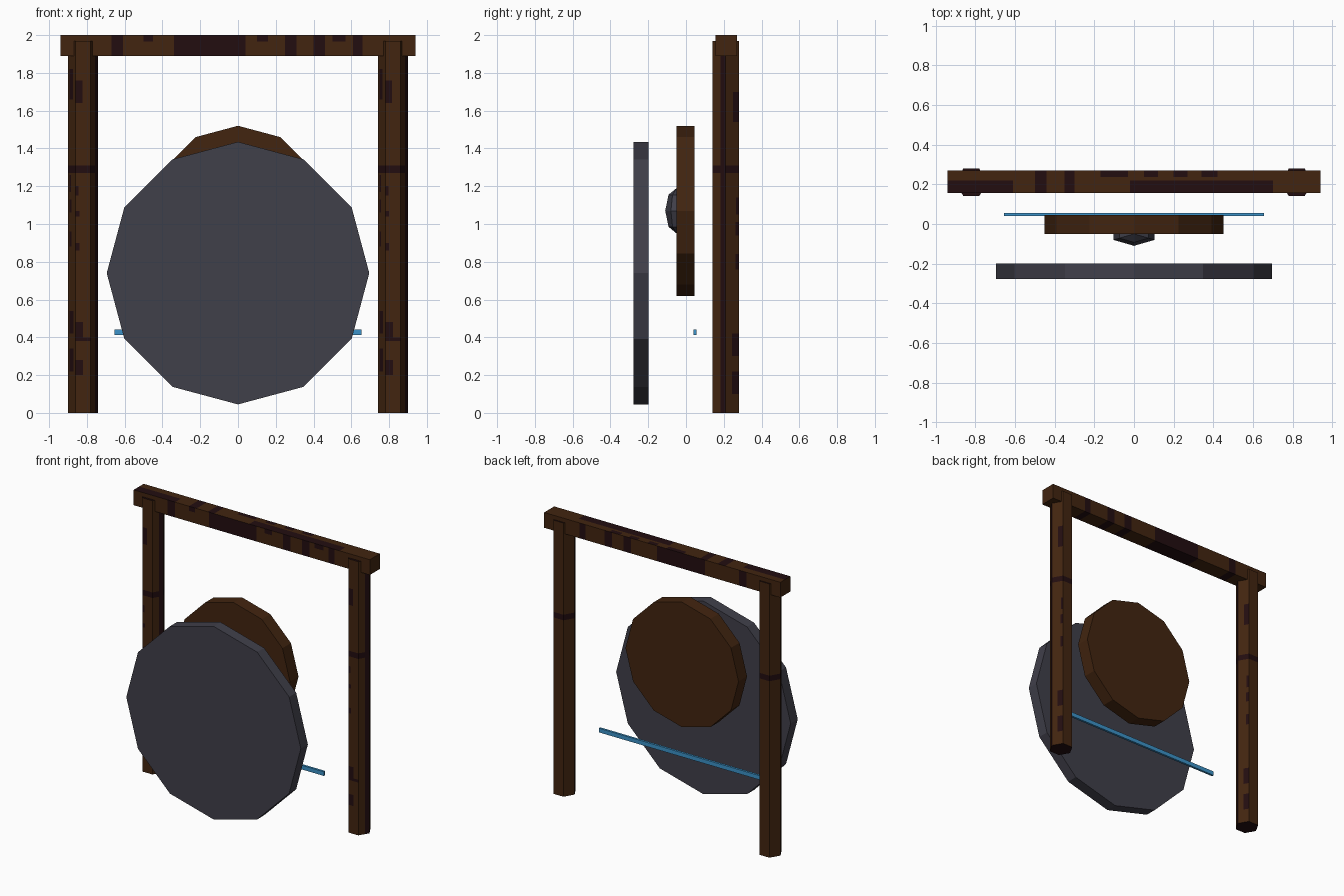
import bpy, bmesh, math
from mathutils import Matrix, Vector

cube = bpy.data.objects.get("Cube")
if cube:
    bpy.data.objects.remove(cube, do_unlink=True)


def material(name, rgb):
    m = bpy.data.materials.new(name)
    m.use_nodes = True
    m.diffuse_color = (*rgb, 1)
    bsdf = m.node_tree.nodes["Principled BSDF"]
    bsdf.inputs["Base Color"].default_value = (*rgb, 1)
    bsdf.inputs["Roughness"].default_value = 0.9
    return m


WOOD = material("brown wood", (0.054, 0.018, 0.005))
BURNT = material("burnt wood", (0.016, 0.004, 0.005))
IRON = material("dark iron", (0.051, 0.05, 0.068))
BLUE = material("blue", (0.045, 0.29, 0.58))


def finish(name, bm, *mats):
    bmesh.ops.recalc_face_normals(bm, faces=bm.faces)
    mesh = bpy.data.meshes.new(name)
    bm.to_mesh(mesh)
    bm.free()
    ob = bpy.data.objects.new(name, mesh)
    for m in mats:
        mesh.materials.append(m)
    bpy.context.collection.objects.link(ob)
    return ob


def patched_prism(name, corners, length, patches, place, dark_caps):
    """Prism along local z; patches are (side, from, to, low, high) areas of burnt wood."""
    n = len(corners)
    levels = sorted({0, length} | {z for p in patches for z in p[3:]})
    ring, spans = [], []
    for i in range(n):
        a, b = Vector(corners[i]), Vector(corners[(i + 1) % n])
        cuts = sorted({0, 1} | {u for p in patches if p[0] == i for u in p[1:3]})
        for u0, u1 in zip(cuts, cuts[1:]):
            ring.append(a.lerp(b, u0))
            spans.append((i, (u0 + u1) / 2))
    bm = bmesh.new()
    rows = [[bm.verts.new((p.x, p.y, z)) for p in ring] for z in levels]
    for r in range(len(levels) - 1):
        mid = (levels[r] + levels[r + 1]) / 2
        for k, (side, u) in enumerate(spans):
            j = (k + 1) % len(ring)
            f = bm.faces.new((rows[r][k], rows[r][j], rows[r + 1][j], rows[r + 1][k]))
            f.material_index = int(any(s == side and u0 < u < u1 and z0 < mid < z1
                                       for s, u0, u1, z0, z1 in patches))
    for row in (rows[0], rows[-1]):
        bm.faces.new(row).material_index = int(dark_caps)
    bm.transform(place)
    return finish(name, bm, WOOD, BURNT)


def disc(name, radius, depth, y, z, mat):
    bm = bmesh.new()
    bmesh.ops.create_cone(bm, cap_ends=True, segments=12, radius1=radius,
                          radius2=radius, depth=depth)
    bm.transform(Matrix.Translation((0, y, z)) @ Matrix.Rotation(math.pi / 2, 4, "X"))
    return finish(name, bm, mat)


# Hexagonal posts with a burnt band, a charred edge and blotches
hexagon = [(0.08 * math.cos(i * math.pi / 3), 0.08 * math.sin(i * math.pi / 3))
           for i in range(6)]
post_patches = [(side, 0, 1, 1.27, 1.31) for side in range(6)]
post_patches += [(5, 0.6, 1, 0, 1.97), (4, 0, 1, 0.38, 0.4)]
for z0, z1, width in ((0.2, 0.28, 0.5), (0.4, 0.48, 0.5), (0.86, 0.9, 0.25),
                      (1.04, 1.07, 0.25), (1.15, 1.2, 0.2), (1.64, 1.76, 0.45)):
    post_patches += [(4, 0, width, z0, z1), (0, 1 - width, 1, z0 - 0.1, z1 - 0.06),
                     (3, 0.2, 0.2 + width, z0 + 0.02, z1 + 0.06)]
for name, x in (("left_post", 0.82), ("right_post", -0.82)):
    patched_prism(name, hexagon, 1.97, post_patches,
                  Matrix.Translation((x, 0.21, 0)), True)

# Crossbeam with burnt stripes: sides run back, top, front, bottom
square = [(0.057, -0.055), (0.057, 0.055), (-0.057, 0.055), (-0.057, -0.055)]
BACK, TOP, FRONT, BOTTOM = range(4)
beam_patches = []
for x0, x1 in ((-0.67, -0.61), (-0.34, -0.18), (-0.18, 0.04), (0.25, 0.31),
               (0.4, 0.46), (0.61, 0.66)):
    beam_patches += [(s, 0, 1, x0 + 0.94, x1 + 0.94) for s in (BACK, FRONT, BOTTOM)]
for x0, x1 in ((-0.5, -0.44), (-0.35, -0.3)):
    beam_patches.append((TOP, 0, 1, x0 + 0.94, x1 + 0.94))
for x0, x1 in ((-0.94, -0.61), (-0.02, 0.7)):
    beam_patches.append((TOP, 0.45, 1, x0 + 0.94, x1 + 0.94))
for x0, x1 in ((-0.17, -0.03), (0.05, 0.12), (0.2, 0.27), (0.34, 0.42)):
    beam_patches.append((TOP, 0, 0.3, x0 + 0.94, x1 + 0.94))
for x0, x1 in ((-0.5, -0.45), (0.1, 0.16), (0.5, 0.57)):
    beam_patches.append((FRONT, 0, 0.3, x0 + 0.94, x1 + 0.94))
# local z becomes x, local x becomes y, local y becomes z
along_x = Matrix(((0, 0, 1, -0.94), (1, 0, 0, 0.213), (0, 1, 0, 1.945), (0, 0, 0, 1)))
patched_prism("crossbeam", square, 1.88, beam_patches, along_x, False)

# Large iron disc, and a wooden shield with an iron boss
disc("iron_disc", 0.695, 0.08, -0.238, 0.74, IRON)
disc("wooden_shield", 0.45, 0.097, -0.003, 1.07, WOOD)
bm = bmesh.new()
bmesh.ops.create_uvsphere(bm, u_segments=6, v_segments=4, radius=0.12)
bm.transform(Matrix.Translation((0, -0.05, 1.07)) @ Matrix.Diagonal((1, 0.5, 1, 1)))
finish("shield_boss", bm, IRON)

# Thin blue rod
bm = bmesh.new()
bmesh.ops.create_cube(bm, size=1)
bm.transform(Matrix.Translation((0, 0.048, 0.427)) @ Matrix.Diagonal((1.31, 0.016, 0.03, 1)))
finish("blue_rod", bm, BLUE)
